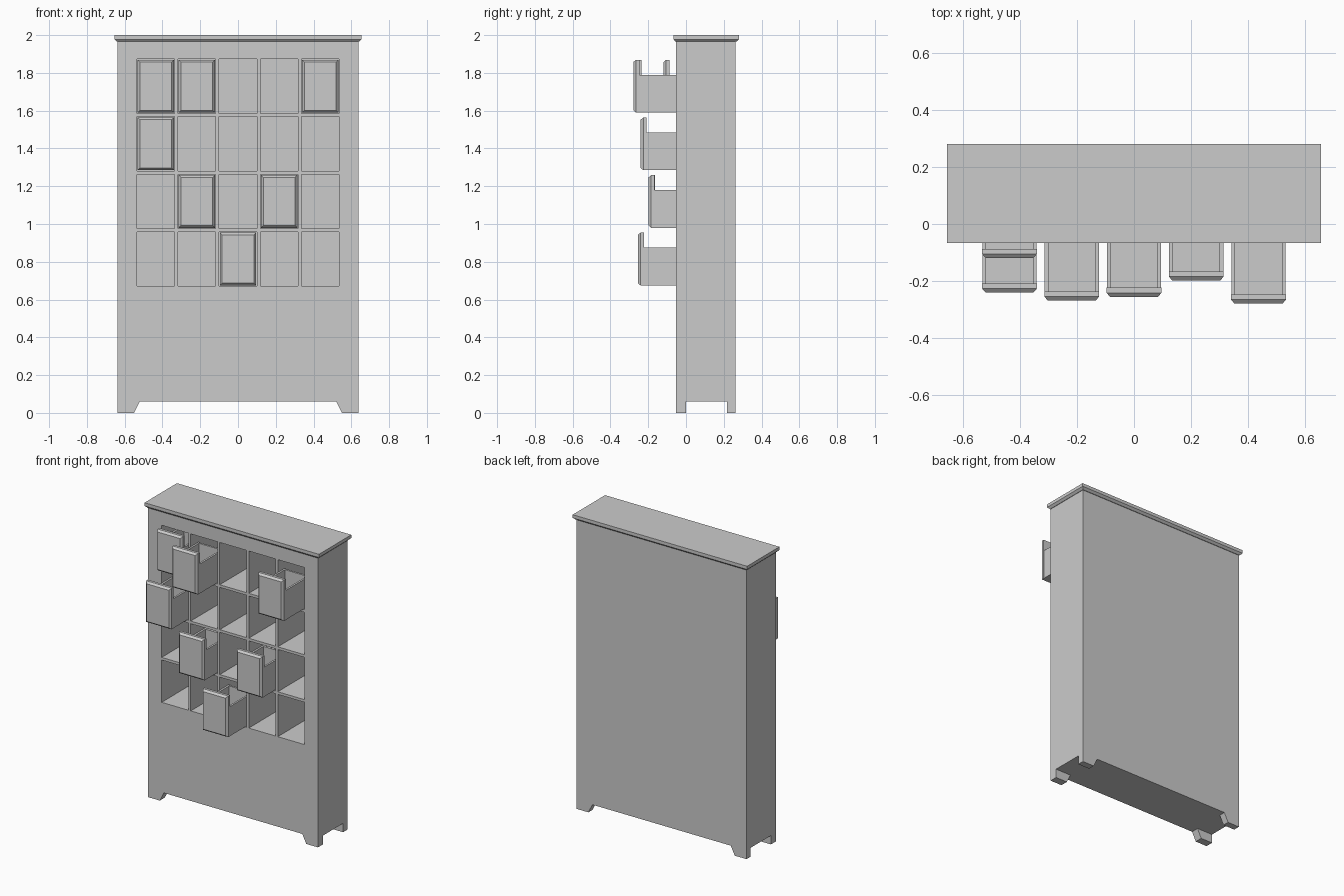
import bpy, bmesh

if "Cube" in bpy.data.objects:
    bpy.data.objects.remove(bpy.data.objects["Cube"])

FRONT, BACK, HALF_W = -0.053, 0.262, 0.638
CELL_W, CELL_H, PITCH_X, PITCH_Z = 0.2, 0.287, 0.218, 0.305
TOP_ROW_Z = 1.873 - CELL_H          # floor height of the top row


def add_prism(bm, a, b):
    """Join two matching point loops into a closed solid."""
    va, vb = [bm.verts.new(p) for p in a], [bm.verts.new(p) for p in b]
    bm.faces.new(va)
    bm.faces.new(vb)
    n = len(va)
    for i in range(n):
        j = (i + 1) % n
        bm.faces.new((va[i], va[j], vb[j], vb[i]))


def rect_y(x0, x1, z0, z1, y):
    return [(x0, y, z0), (x1, y, z0), (x1, y, z1), (x0, y, z1)]


def rect_z(x0, x1, y0, y1, z):
    return [(x0, y0, z), (x1, y0, z), (x1, y1, z), (x0, y1, z)]


def add_box(bm, x0, x1, y0, y1, z0, z1):
    add_prism(bm, rect_y(x0, x1, z0, z1, y0), rect_y(x0, x1, z0, z1, y1))


def finish(bm, name):
    bmesh.ops.recalc_face_normals(bm, faces=bm.faces)
    me = bpy.data.meshes.new(name)
    bm.to_mesh(me)
    bm.free()
    ob = bpy.data.objects.new(name, me)
    bpy.context.collection.objects.link(ob)
    return ob


# cabinet body with a 5 x 4 grid of open compartments
bm = bmesh.new()
add_box(bm, -HALF_W, HALF_W, FRONT, BACK, 0.06, 1.967)
body = finish(bm, "cabinet_body")

bm = bmesh.new()
for col in range(5):
    for row in range(4):
        x, z = (col - 2) * PITCH_X, TOP_ROW_Z - row * PITCH_Z
        add_box(bm, x - CELL_W / 2, x + CELL_W / 2, FRONT - 0.1, BACK - 0.015, z, z + CELL_H)
cutter = finish(bm, "compartment_cutter")
cutter.hide_render = True
mod = body.modifiers.new("compartments", 'BOOLEAN')
mod.operation = 'DIFFERENCE'
mod.solver = 'EXACT'
mod.object = cutter
bpy.context.view_layer.objects.active = body
bpy.ops.object.modifier_apply(modifier=mod.name)
bpy.data.objects.remove(cutter)

# cornice with a chamfered underside
bm = bmesh.new()
add_prism(bm, rect_z(-0.641, 0.641, -0.055, 0.266, 1.965), rect_z(-0.655, 0.655, -0.067, 0.28, 1.978))
add_box(bm, -0.655, 0.655, -0.067, 0.28, 1.978, 2.0)
finish(bm, "cornice")

# four bracket feet with a sloped inner edge
for side, s in (("left", -1), ("right", 1)):
    for end, y0, y1 in (("front", FRONT, 0.0), ("back", 0.217, BACK)):
        bm = bmesh.new()
        profile = [(s * HALF_W, 0), (s * 0.55, 0), (s * 0.52, 0.06), (s * HALF_W, 0.06)]
        add_prism(bm, [(x, y0, z) for x, z in profile], [(x, y1, z) for x, z in profile])
        finish(bm, f"{end}_{side}_foot")


# open-topped drawer with a tall chamfered front panel
def drawer(col, row, y):
    x, z = (col - 2) * PITCH_X, TOP_ROW_Z - row * PITCH_Z + 0.004
    w, h, side_h, wall = 0.096, 0.279, 0.2, 0.013
    yp, ye = y + 0.032, y + 0.29
    bm = bmesh.new()
    add_prism(bm, rect_y(x - w + 0.012, x + w - 0.012, z + 0.012, z + h - 0.012, y),
              rect_y(x - w, x + w, z, z + h, y + 0.014))
    add_box(bm, x - w, x + w, y + 0.014, yp, z, z + h)
    b = w - 0.001
    add_box(bm, x - b, x - b + wall, yp, ye, z, z + side_h)
    add_box(bm, x + b - wall, x + b, yp, ye, z, z + side_h)
    add_box(bm, x - b + wall, x + b - wall, ye - wall, ye, z, z + side_h)
    add_box(bm, x - b + wall, x + b - wall, yp, ye - wall, z, z + wall)
    finish(bm, f"drawer_row{row + 1}_column{col + 1}")


for col, row, y in ((0, 0, -0.119), (1, 0, -0.268), (4, 0, -0.279), (0, 1, -0.24),
                    (1, 2, -0.197), (3, 2, -0.198), (2, 3, -0.255)):
    drawer(col, row, y)
